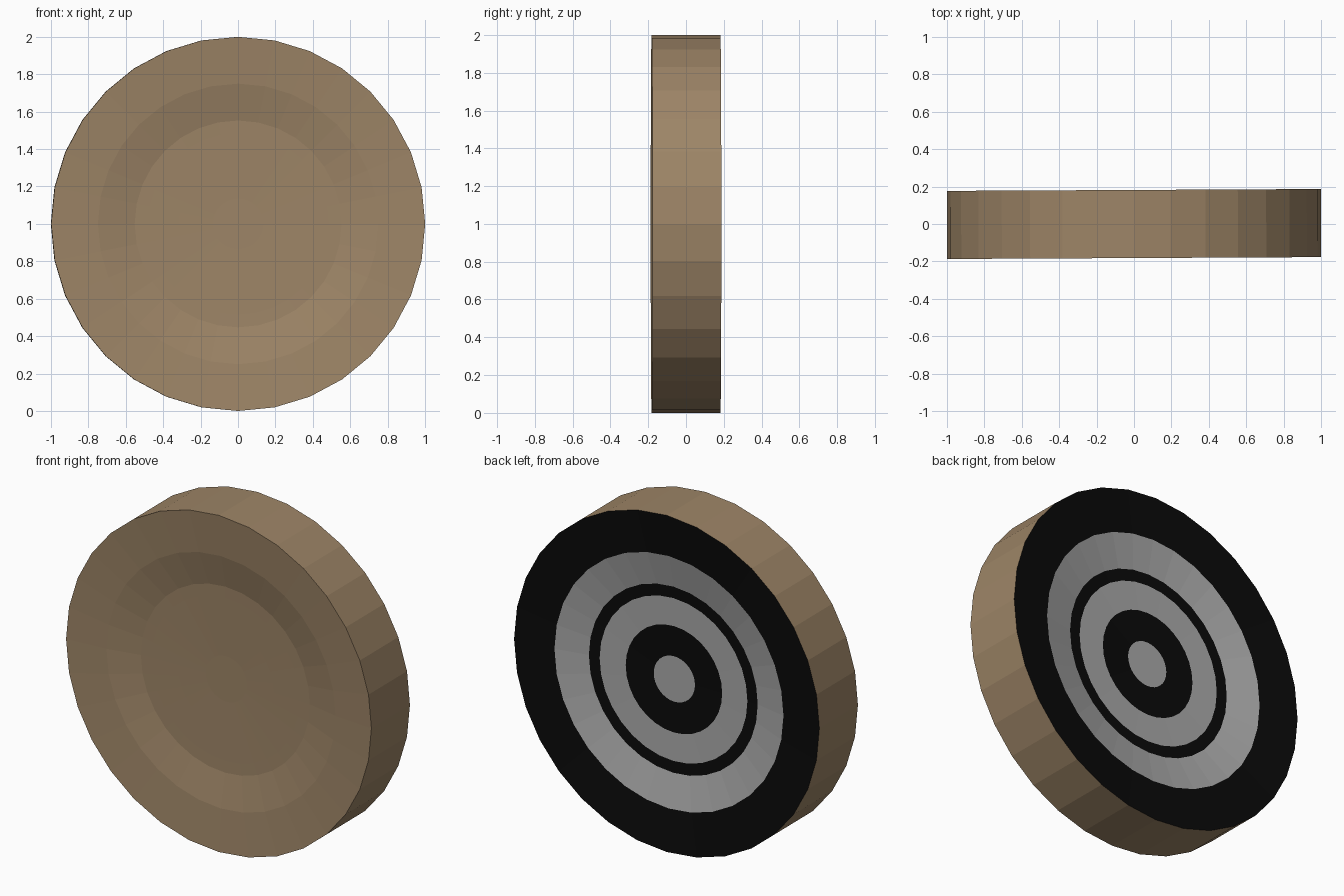
import bpy, bmesh, math

if "Cube" in bpy.data.objects:
    bpy.data.objects.remove(bpy.data.objects["Cube"])

SIDES = 32
HALF = 0.182      # half thickness
TILT = 0.005      # tiny turn about z

def material(name, rgb):
    m = bpy.data.materials.new(name)
    m.diffuse_color = (*rgb, 1)
    m.use_nodes = True
    m.node_tree.nodes["Principled BSDF"].inputs["Base Color"].default_value = m.diffuse_color
    return m

wood = material("wood", (0.34, 0.235, 0.135))
black = material("black", (0.003, 0.003, 0.003))
grey = material("ring_grey", (0.4, 0.4, 0.4))

# dished face: (radius, recess depth) from rim to centre
DISH = [(1.0, 0.0), (0.75, 0.021), (0.553, 0.062), (0.484, 0.064),
        (0.316, 0.068), (0.135, 0.072)]

# full section: front centre -> rim -> back centre
section = [(r, -HALF + d) for r, d in reversed(DISH)] + [(r, HALF - d) for r, d in DISH]

bm = bmesh.new()
rings = []
for r, y in section:
    rings.append([bm.verts.new((r * math.sin(2 * math.pi * i / SIDES), y,
                                1 + r * math.cos(2 * math.pi * i / SIDES)))
                  for i in range(SIDES)])

# bands: wood front and rim, then alternating black and grey target rings
n = len(DISH)
for k, (a, b) in enumerate(zip(rings, rings[1:])):
    mat = 0 if k < n else 1 + (k - n) % 2
    for i in range(SIDES):
        j = (i + 1) % SIDES
        f = bm.faces.new((a[i], a[j], b[j], b[i]))
        f.material_index = mat

# centre caps
bm.faces.new(rings[0]).material_index = 0
bm.faces.new(rings[-1]).material_index = 2
bmesh.ops.recalc_face_normals(bm, faces=bm.faces)

me = bpy.data.meshes.new("target_disc")
bm.to_mesh(me)
bm.free()
for m in (wood, black, grey):
    me.materials.append(m)
disc = bpy.data.objects.new("target_disc", me)
disc.rotation_euler.z = TILT
bpy.context.collection.objects.link(disc)
